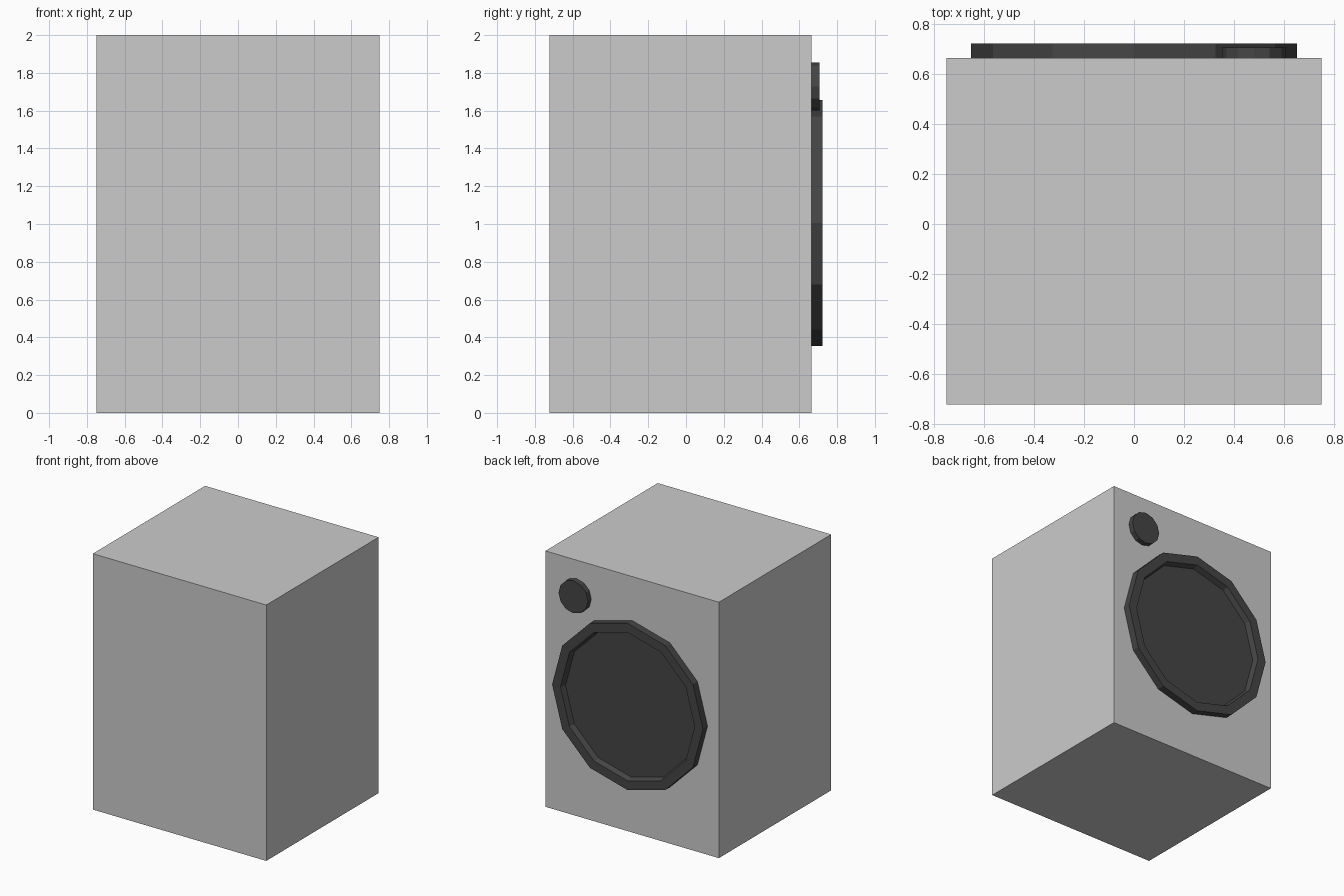
import bpy, bmesh, math

if "Cube" in bpy.data.objects:
    bpy.data.objects.remove(bpy.data.objects["Cube"])

BACK = 0.665   # plane of the baffle
SIDES = 12

dark = bpy.data.materials.new("dark_driver")
dark.diffuse_color = (0.06, 0.06, 0.06, 1)
dark.use_nodes = True
dark.node_tree.nodes["Principled BSDF"].inputs["Base Color"].default_value = dark.diffuse_color


def finish(name, bm, mat=None):
    bmesh.ops.recalc_face_normals(bm, faces=bm.faces)
    me = bpy.data.meshes.new(name)
    bm.to_mesh(me)
    bm.free()
    ob = bpy.data.objects.new(name, me)
    bpy.context.collection.objects.link(ob)
    if mat:
        me.materials.append(mat)
    return ob


def driver(name, x, z, profile):
    """Turn a (radius, y) profile about the y axis and cap both ends."""
    bm = bmesh.new()
    rings = []
    for r, y in profile:
        rings.append([bm.verts.new((x + r * math.sin(2 * math.pi * i / SIDES), y,
                                    z + r * math.cos(2 * math.pi * i / SIDES)))
                      for i in range(SIDES)])
    for a, b in zip(rings, rings[1:]):
        for i in range(SIDES):
            j = (i + 1) % SIDES
            bm.faces.new((a[i], a[j], b[j], b[i]))
    bm.faces.new(rings[0])
    bm.faces.new(rings[-1])
    return finish(name, bm, dark)


# cabinet box
bm = bmesh.new()
bmesh.ops.create_cube(bm, size=1)
for v in bm.verts:
    v.co = (v.co.x * 1.5, v.co.y * (BACK + 0.722) + (BACK - 0.722) / 2, v.co.z * 2 + 1)
finish("cabinet", bm)

# woofer: raised rim with a recessed cone plate
driver("woofer", 0, 1.005, [(0.652, BACK), (0.652, 0.722), (0.58, 0.722), (0.565, 0.68)])

# tweeter: small plain disc in the upper corner
driver("tweeter", 0.48, 1.728, [(0.127, BACK), (0.127, 0.707)])
